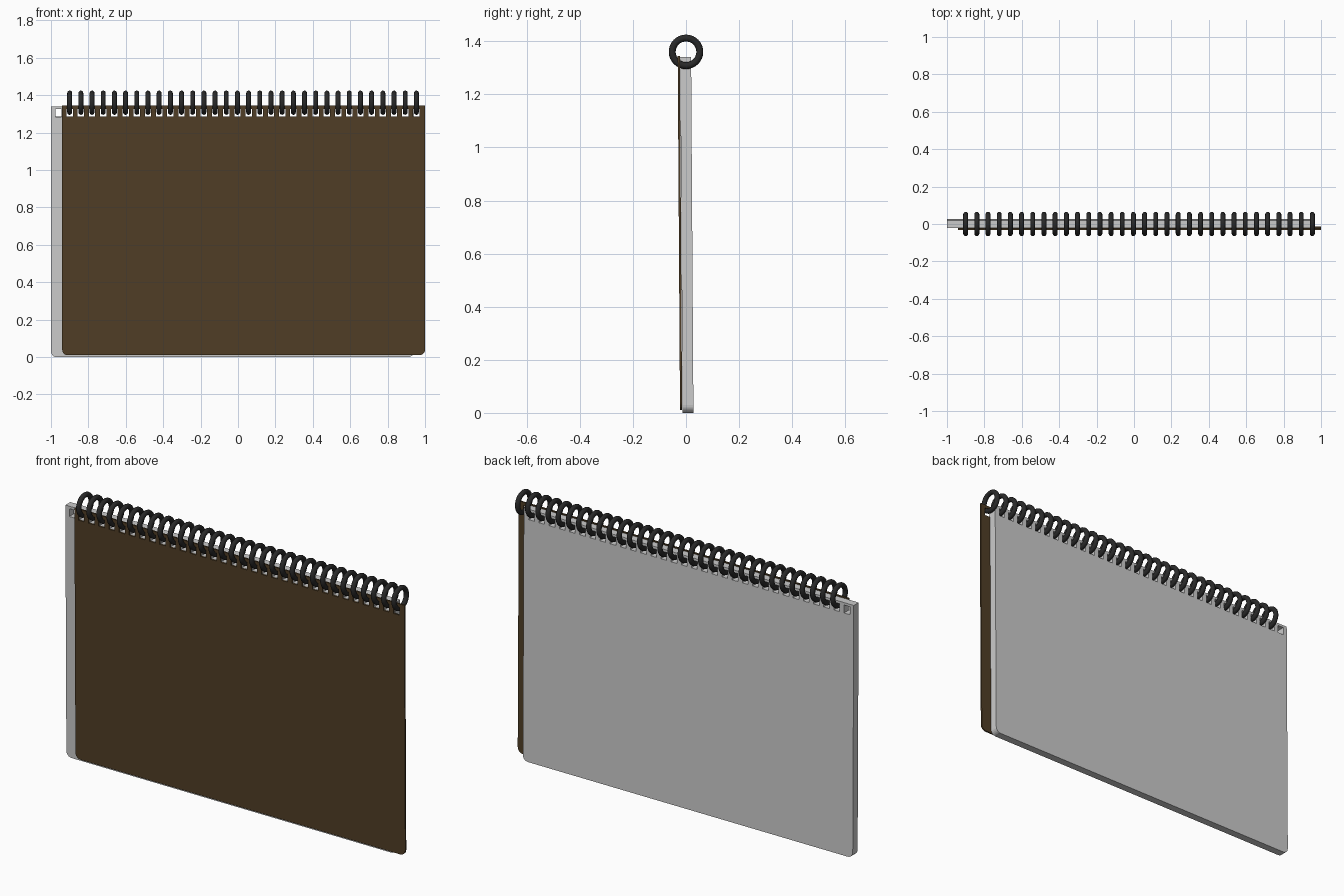
import bpy, math

if "Cube" in bpy.data.objects:
    bpy.data.objects.remove(bpy.data.objects["Cube"])

PITCH = 0.0598      # spacing of the binding holes
RINGS = 32
FIRST_RING = -0.90
LEAN = 0.0065       # slight forward lean of the sheets


def material(name, rgb):
    m = bpy.data.materials.new(name)
    m.diffuse_color = (*rgb, 1)
    m.use_nodes = True
    m.node_tree.nodes["Principled BSDF"].inputs["Base Color"].default_value = m.diffuse_color
    return m


brown = material("brown_card", (0.080, 0.048, 0.019))
paper = material("grey_paper", (0.60, 0.60, 0.60))
black = material("black_wire", (0.022, 0.022, 0.022))


def loop(curve, points):
    s = curve.splines.new('POLY')
    s.points.add(len(points) - 1)
    for p, (x, y) in zip(s.points, points):
        p.co = (x, y, 0, 1)
    s.use_cyclic_u = True


def sheet(name, x0, x1, z0, z1, y, half, first_hole, mat):
    """Upright slab with rounded lower corners and a row of square holes."""
    c = bpy.data.curves.new(name, 'CURVE')
    c.dimensions = '2D'
    c.fill_mode = 'BOTH'
    c.extrude = half
    r = 0.03
    outline = [(x1, z1), (x0, z1)]
    for cx, start in ((x0 + r, math.pi), (x1 - r, 1.5 * math.pi)):
        for i in range(6):
            a = start + i * math.pi / 10
            outline.append((cx + r * math.cos(a), z0 + r + r * math.sin(a)))
    loop(c, outline)
    for i in range(RINGS):
        hx = first_hole + i * PITCH
        loop(c, [(hx - 0.017, 1.285), (hx + 0.017, 1.285),
                 (hx + 0.017, 1.327), (hx - 0.017, 1.327)])
    o = bpy.data.objects.new(name, c)
    bpy.context.collection.objects.link(o)
    o.location.y = y
    o.rotation_euler.x = math.pi / 2 + LEAN
    bpy.ops.object.select_all(action='DESELECT')
    o.select_set(True)
    bpy.context.view_layer.objects.active = o
    bpy.ops.object.convert(target='MESH')
    o = bpy.context.object
    o.name = name
    o.data.materials.clear()
    o.data.materials.append(mat)
    for p in o.data.polygons:
        p.use_smooth = False
        p.material_index = 0


# Front cover, and the page block shifted one hole to the left
sheet("front_cover", -0.94, 1.0, 0.01, 1.345, -0.0185, 0.004, FIRST_RING, brown)
sheet("page_block", -1.0, 0.94, 0.0, 1.34, 0.0075, 0.0205, FIRST_RING - PITCH, paper)

# Binding rings along the top edge
ring_mesh = None
for i in range(RINGS):
    pos = (FIRST_RING + i * PITCH, 0, 1.36)
    if ring_mesh is None:
        bpy.ops.mesh.primitive_torus_add(
            major_radius=0.052, minor_radius=0.013, major_segments=32,
            minor_segments=12, location=pos, rotation=(0, math.pi / 2, 0))
        ring = bpy.context.object
        bpy.ops.object.shade_smooth()
        ring_mesh = ring.data
        ring_mesh.materials.append(black)
    else:
        ring = bpy.data.objects.new("binding_ring", ring_mesh)
        bpy.context.collection.objects.link(ring)
        ring.location = pos
        ring.rotation_euler = (0, math.pi / 2, 0)
    ring.name = f"binding_ring_{i + 1}"
